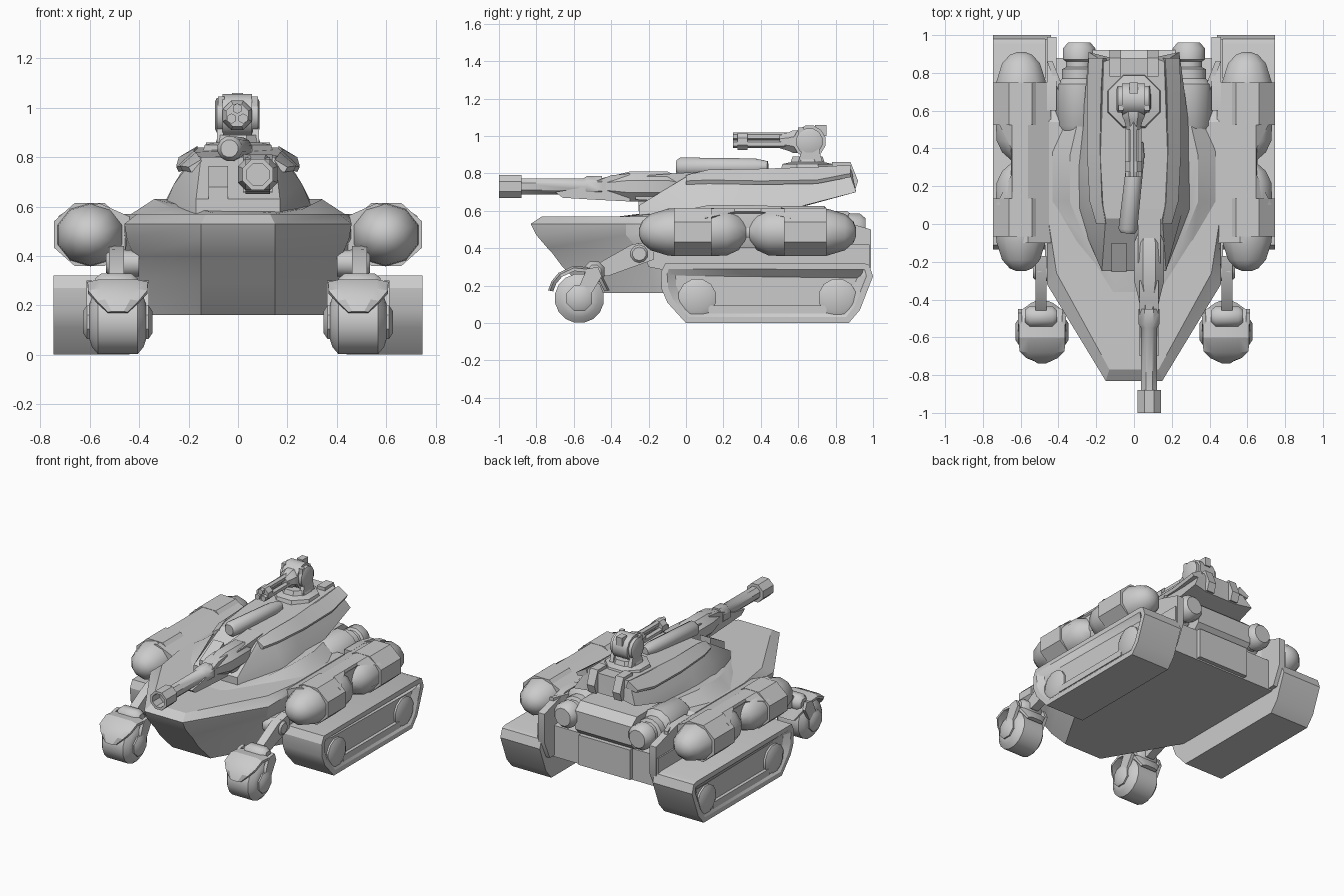
import bpy, bmesh
from math import pi, cos, sin, radians
from mathutils import Vector

if "Cube" in bpy.data.objects:
    bpy.data.objects.remove(bpy.data.objects["Cube"])


def finish(name, bm, mirror=False, angle=28):
    bmesh.ops.recalc_face_normals(bm, faces=bm.faces)
    me = bpy.data.meshes.new(name)
    bm.to_mesh(me)
    bm.free()
    ob = bpy.data.objects.new(name, me)
    bpy.context.collection.objects.link(ob)
    bpy.ops.object.select_all(action='DESELECT')
    ob.select_set(True)
    bpy.context.view_layer.objects.active = ob
    bpy.ops.object.shade_smooth_by_angle(angle=radians(angle))
    if mirror:
        ob.modifiers.new("mirror", 'MIRROR').use_mirror_merge = False
    return ob


def loft_bm(rings):
    bm = bmesh.new()
    rows = [[bm.verts.new(p) for p in r] for r in rings]
    n = len(rows[0])
    for a, b in zip(rows, rows[1:]):
        for i in range(n):
            j = (i + 1) % n
            bm.faces.new((a[i], a[j], b[j], b[i]))
    bm.faces.new(rows[0][::-1])
    bm.faces.new(rows[-1])
    return bm


def sym_loft(name, halves):
    """Stack of rings, each given by its right half."""
    return finish(name, loft_bm([h + [(-x, y, z) for x, y, z in reversed(h)] for h in halves]))


def prism(name, pts, axis, lo, hi, mirror=False):
    """Extrude a 2D outline along x (pts y,z) or z (pts x,y)."""
    put = (lambda p, t: (t, *p)) if axis == 'x' else (lambda p, t: (*p, t))
    return finish(name, loft_bm([[put(p, t) for p in pts] for t in (lo, hi)]), mirror)


def box(name, x, y, z, mirror=False):
    return prism(name, [(y[0], z[0]), (y[1], z[0]), (y[1], z[1]), (y[0], z[1])], 'x', *x, mirror)


def lathe(name, prof, origin, axis, n=8, mirror=False, stretch=(1, 1, 1)):
    """Turn (distance, apothem) pairs about an axis."""
    q = Vector(axis).to_track_quat('Z', 'Y')
    k = 1 / cos(pi / n)
    rings = []
    for t, r in prof:
        ring = []
        for i in range(n):
            a = (2 * i + 1) * pi / n
            v = q @ Vector((k * r * cos(a), k * r * sin(a), t))
            ring.append(Vector(origin) + v * Vector(stretch))
        rings.append(ring)
    return finish(name, loft_bm(rings), mirror, 40)


X, Y, Z, F = (1, 0, 0), (0, 1, 0), (0, 0, 1), (0, -1, 0)

# Hull with wedge nose
def hull_ring(z, nose, nose_y, mid, mid_y, side, rear):
    return [(nose, nose_y, z), (mid, mid_y, z), (side, 0, z), (side, rear, z)]

sym_loft("hull", [hull_ring(.16, .15, -.52, .36, -.16, .45, .88),
                  hull_ring(.30, .15, -.66, .38, -.21, .46, .88),
                  hull_ring(.38, .15, -.72, .41, -.25, .46, .88),
                  hull_ring(.40, .15, -.74, .42, -.26, .46, .72),
                  hull_ring(.47, .15, -.80, .45, -.32, .46, .66),
                  hull_ring(.53, .15, -.83, .46, -.32, .46, .60),
                  hull_ring(.57, .13, -.77, .41, -.26, .45, .54)])
sym_loft("raised_deck", [
    [(.12, -.40, .565), (.31, -.10, .565), (.44, .12, .565), (.44, .38, .565), (.34, .60, .565)],
    [(.10, -.32, .575), (.26, -.08, .59), (.34, .12, .63), (.34, .36, .63), (.28, .62, .62)]])

# Rear engine bay
prism("rear_engine_box", [(.5, .40), (.88, .38), (.92, .42), (.92, .55), (.86, .60), (.5, .60)], 'x', -.22, .22)
box("rear_lower_plate", (-.2, .2), (.8, .91), (.17, .38))
prism("rear_side_plate", [(.6, .17), (.93, .17), (.99, .3), (.99, .5), (.75, .57), (.6, .57)], 'x', .41, .46, True)
prism("rear_fin", [(.43, .86), (.46, .86), (.39, .68), (.36, .68)], 'z', .36, .56, True)
lathe("exhaust", [(.46, .08), (.52, .125), (.74, .125), (.77, .09), (.82, .09), (.83, .07), (.86, .07),
                  (.87, .085), (.93, .085), (.96, .06)], (.29, 0, .50), Y, 12, True)

# Turret body with overhanging rear
sym_loft("turret", [
    [(.17, -.25, .57), (.31, .08, .57), (.32, .30, .57), (.27, .56, .61), (.12, .58, .61)],
    [(.17, -.25, .63), (.26, .08, .69), (.26, .30, .69), (.24, .91, .70), (.12, .88, .70)],
    [(.15, .03, .80), (.17, .12, .81), (.18, .30, .82), (.16, .86, .84), (.10, .88, .84)]])
lip = []
for y, x0, z0, x1, z1 in [(.0, .15, .79, .20, .74), (.12, .17, .82, .235, .745), (.40, .18, .825, .25, .74),
                          (.70, .175, .835, .25, .745), (.88, .165, .845, .24, .78)]:
    lip.append([(x0, y, z0), (x1, y, z1 + .02), (x1 - .01, y, z1), (x0 - .02, y, z0 - .05)])
finish("turret_side_armour", loft_bm(lip), True)
prism("turret_front_block", [(-.255, .6), (-.255, .68), (-.1, .765), (-.1, .6)], 'x', -.12, -.04)
prism("turret_rear_bracket", [(.78, .74), (.90, .70), (.92, .76), (.88, .86), (.78, .86)], 'x', .07, .13, True)
lathe("roof_tube", [(0, .035), (.02, .05), (.42, .045), (.49, .03)], (-.035, -.05, .835), (.11, 1, 0), 12)

# Main gun, hollow muzzle
lathe("main_gun", [(.03, .05), (.1, .08), (.3, .08), (.38, .06), (.45, .045), (.45, .056), (.53, .056), (.55, .042),
                   (.88, .042), (.88, .062), (1.0, .062), (1.0, .045), (.92, .045)], (.08, 0, .73), F, 8)
prism("gun_sleeve", [(-.70, .70), (-.66, .67), (-.5, .66), (-.3, .65), (-.3, .80), (-.40, .79), (-.58, .72)],
      'x', .03, .13)
prism("gun_mantlet", [(-.27, .66), (-.27, .74), (-.2, .79), (.08, .81), (.08, .64)], 'x', .02, .14)

# Roof weapon
C = Vector((-.003, .66, .97))
lathe("roof_mount_base", [(.81, .145), (.85, .135), (.86, .09), (.89, .08)], (0, .65, 0), Z)
lathe("roof_weapon_drum", [(-.09, .055), (-.083, .07), (-.06, .07), (-.06, .085), (.06, .085), (.06, .07),
                           (.083, .07), (.09, .055)], C, X, 12)
prism("roof_weapon_cheek", [(.60, .86), (.73, .86), (.71, .93), (.68, .97), (.65, .97), (.62, .93)],
      'x', .058, .085, True)
box("roof_weapon_block", (.055, .082), (.60, .63), (.98, 1.045), True)
box("roof_weapon_sight", (-.025, .02), (.69, .75), (1.0, 1.06))
lathe("roof_weapon_collar", [(.05, .06), (.09, .06), (.11, .05), (.16, .035)], C, F)
for i in range(3):
    a = pi / 2 + i * 2 * pi / 3
    lathe("roof_weapon_barrel_%d" % i, [(.1, .018), (.41, .018)], C + Vector((.027 * cos(a), 0, .027 * sin(a))), F, 6)
lathe("roof_weapon_clamp", [(.33, .045), (.385, .045)], C, F)

# Side pods: two rounded tanks and armour on an inner spine
half = [(-.25, .02), (-.235, .055), (-.19, .092), (-.10, .118), (-.06, .122), (.14, .122),
        (.22, .118), (.28, .092), (.32, .05)]
prof = half + [(.66 - y, r) for y, r in reversed(half)]
lathe("side_pod", prof, (.598, 0, .486), Y, 10, True, (1.09, 1, 1))
for lo, hi in ((-.065, .135), (.525, .75)):
    lathe("pod_sleeve", [(lo, .115), (lo, .128), (hi, .128), (hi, .115)], (.601, 0, .487), Y, 8, True, (1.13, 1, 1))
finish("pod_spine", loft_bm([[(.44, y, .40), (.62, y, .40), (.65, y, .48), (.64, y, .595), (.56, y, .613), (.44, y, .56)]
                             for y in (-.10, .75)]), True)
finish("pod_notch_cover", loft_bm([[(.56, y, .613), (.645, y, .613), (x, y, z), (.60, y, .54)]
                                   for y, x, z in ((.1, .73, .56), (.26, .65, .595), (.40, .65, .595), (.56, .73, .56))]), True)

# Track units with recessed outer panel and wheel covers
track = [(-.10, .11), (0, .0), (.87, .0), (.93, .07), (1.0, .25), (.98, .31), (.95, .32), (-.11, .32), (-.135, .27), (-.13, .18)]
bm = loft_bm([[(x, y, z) for y, z in track] for x in (.44, .747)])
bmesh.ops.recalc_face_normals(bm, faces=bm.faces)
finish("track_unit", bm, True)
outer = None
for ob in [bpy.data.objects["track_unit"]]:
    bm = bmesh.new()
    bm.from_mesh(ob.data)
    outer = [f for f in bm.faces if f.normal.x > .9]
    bmesh.ops.inset_region(bm, faces=outer, thickness=.035)
    bmesh.ops.inset_region(bm, faces=outer, thickness=.045, depth=-.03)
    bm.to_mesh(ob.data)
    bm.free()
for y in (.06, .81):
    lathe("track_wheel", [(.68, .1), (.73, .1), (.745, .07)], (0, y, .135), X, 12, True)
box("track_panel_rail", (.68, .74), (.12, .75), (.05, .095), True)
prism("track_top_mount", [(-.24, .42), (-.2, .3), (-.1, .28), (.98, .3), (.98, .42)], 'x', .42, .47, True)

# Front wheels on swing arms
W = (.487, -.57, .132)
lathe("front_wheel", [(-.115, .07), (-.105, .10), (-.08, .13), (.08, .13), (.105, .10), (.115, .07)], W, X, 16, True)
lathe("front_wheel_hub", [(-.14, .045), (-.125, .068), (.125, .068), (.14, .045)], W, X, 8, True)
hood = []
for deg, w in ((12, .06), (40, .105), (70, .122), (100, .122), (130, .12), (150, .085), (168, .04)):
    a = radians(deg)
    pt = lambda x, r: (W[0] + x, -.573 + r * cos(a), .14 - .0 + r * sin(a))
    hood.append([pt(-w, .14), pt(-w, .157), pt(-w * .6, .168), pt(w * .6, .168), pt(w, .157), pt(w, .14)])
finish("front_wheel_fender", loft_bm(hood), True)
for x in (.36, .592):
    prism("wheel_fork", [(-.60, .13), (-.54, .10), (-.45, .25), (-.47, .30), (-.53, .29)], 'x', x, x + .022, True)
lathe("wheel_pivot", [(-.085, .035), (-.06, .055), (.06, .055), (.085, .035)], (.493, -.49, .275), X, 8, True)
prism("swing_arm", [(-.51, .27), (-.45, .33), (-.29, .42), (-.17, .44), (-.17, .34), (-.42, .25)], 'x', .462, .522, True)
lathe("swing_arm_joint", [(-.06, .05), (.05, .055), (.075, .035)], (.46, -.25, .37), X, 10, True)
